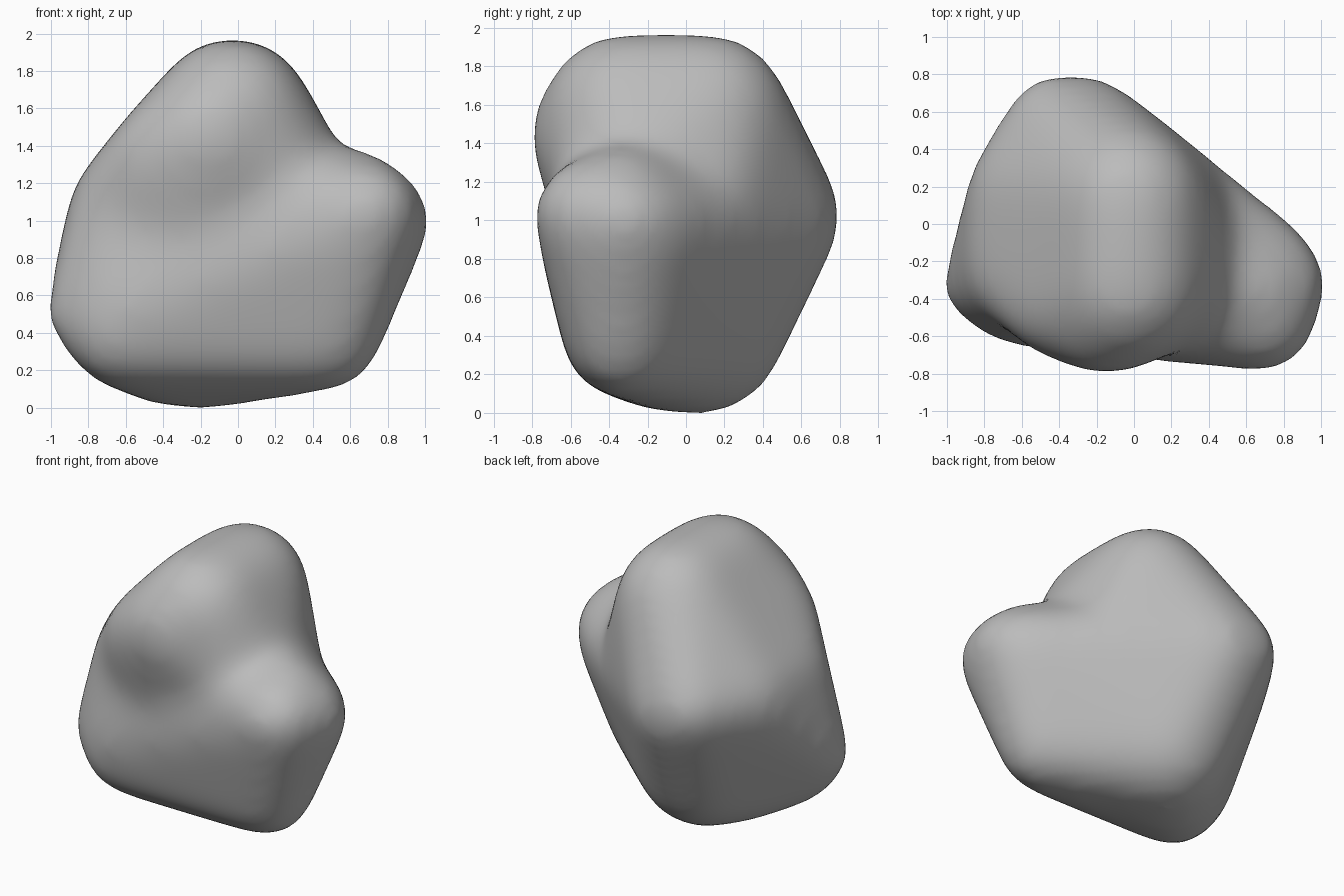
import bpy
import bmesh
from mathutils import Matrix

old = bpy.data.objects.get("Cube")
if old:
    bpy.data.objects.remove(old, do_unlink=True)

# Single stone colour
stone = bpy.data.materials.new("stone_grey")
stone.use_nodes = True
grey = (0.5, 0.5, 0.5, 1)
stone.diffuse_color = grey
stone.node_tree.nodes["Principled BSDF"].inputs["Base Color"].default_value = grey


def rounded_chunk(name, corners):
    """Chunk of rock: the convex hull of balls, each given as x, y, z, radius."""
    bm = bmesh.new()
    for x, y, z, radius in corners:
        bmesh.ops.create_icosphere(bm, subdivisions=3, radius=radius,
                                   matrix=Matrix.Translation((x, y, z)))
    cloud = [v.co.copy() for v in bm.verts]
    bm.clear()
    for co in cloud:
        bm.verts.new(co)
    bmesh.ops.convex_hull(bm, input=bm.verts[:])
    loose = [v for v in bm.verts if not v.link_faces]
    bmesh.ops.delete(bm, geom=loose, context="VERTS")
    bmesh.ops.recalc_face_normals(bm, faces=bm.faces[:])
    mesh = bpy.data.meshes.new(name)
    bm.to_mesh(mesh)
    bm.free()
    obj = bpy.data.objects.new(name, mesh)
    bpy.context.scene.collection.objects.link(obj)
    return obj


# Corners shared by both chunks
shoulder = [(-.6, -.25, 1.06, .29), (-.59, .18, 1.04, .29)]
back = [(-.43, .55, 1.05, .24), (-.28, .49, 1, .3)]
foot = [(-.2, .08, .42, .42), (-.38, -.1, .38, .36)]
shared = shoulder + back + foot

# Upper chunk: ridge, brow and the flank that falls to the saddle
ridge = [(-.03, -.33, 1.56, .4), (-.03, .12, 1.56, .4)]
brow = [(-.15, -.45, 1.45, .35), (-.4, -.43, 1.33, .28)]
flank = [(.22, -.35, 1.2, .3), (.2, .1, 1.15, .3), (.37, -.25, 1.2, .23)]
rock = rounded_chunk("rock", shared + ridge + brow + flank)

# Lower chunk: lobe on the left, front base corners and a small nub on the right
lobe = [(.76, -.32, 1, .26), (.72, -.23, .98, .25),
        (.7, -.52, 1.04, .26), (.63, -.35, 1.11, .26)]
base = [(.48, -.34, .38, .28), (-.63, -.34, .39, .28), (-.62, -.39, .5, .25)]
nub = [(-.87, -.34, .49, .15)]
lower = rounded_chunk("lower_helper", shared + lobe + base + nub)
lower.hide_render = True

# Fuse the chunks, then weather them into one soft surface
fuse = rock.modifiers.new("fuse", "BOOLEAN")
fuse.operation = "UNION"
fuse.solver = "EXACT"
fuse.object = lower
skin = rock.modifiers.new("skin", "REMESH")
skin.mode = "VOXEL"
skin.voxel_size = 0.04
wear = rock.modifiers.new("wear", "SMOOTH")
wear.factor = 0.5
wear.iterations = 75
swell = rock.modifiers.new("swell", "DISPLACE")
swell.mid_level = 0
swell.strength = 0.022

bpy.context.view_layer.update()
graph = bpy.context.evaluated_depsgraph_get()
mesh = bpy.data.meshes.new_from_object(rock.evaluated_get(graph))
rock.modifiers.clear()
rock.data = mesh
mesh.name = "rock"
bpy.data.objects.remove(lower, do_unlink=True)

# Rest the stone on the ground
ground = min(v.co.z for v in mesh.vertices)
mesh.transform(Matrix.Translation((0, 0, -ground)))
mesh.materials.clear()
mesh.materials.append(stone)
for face in mesh.polygons:
    face.material_index = 0
    face.use_smooth = True
mesh.update()
